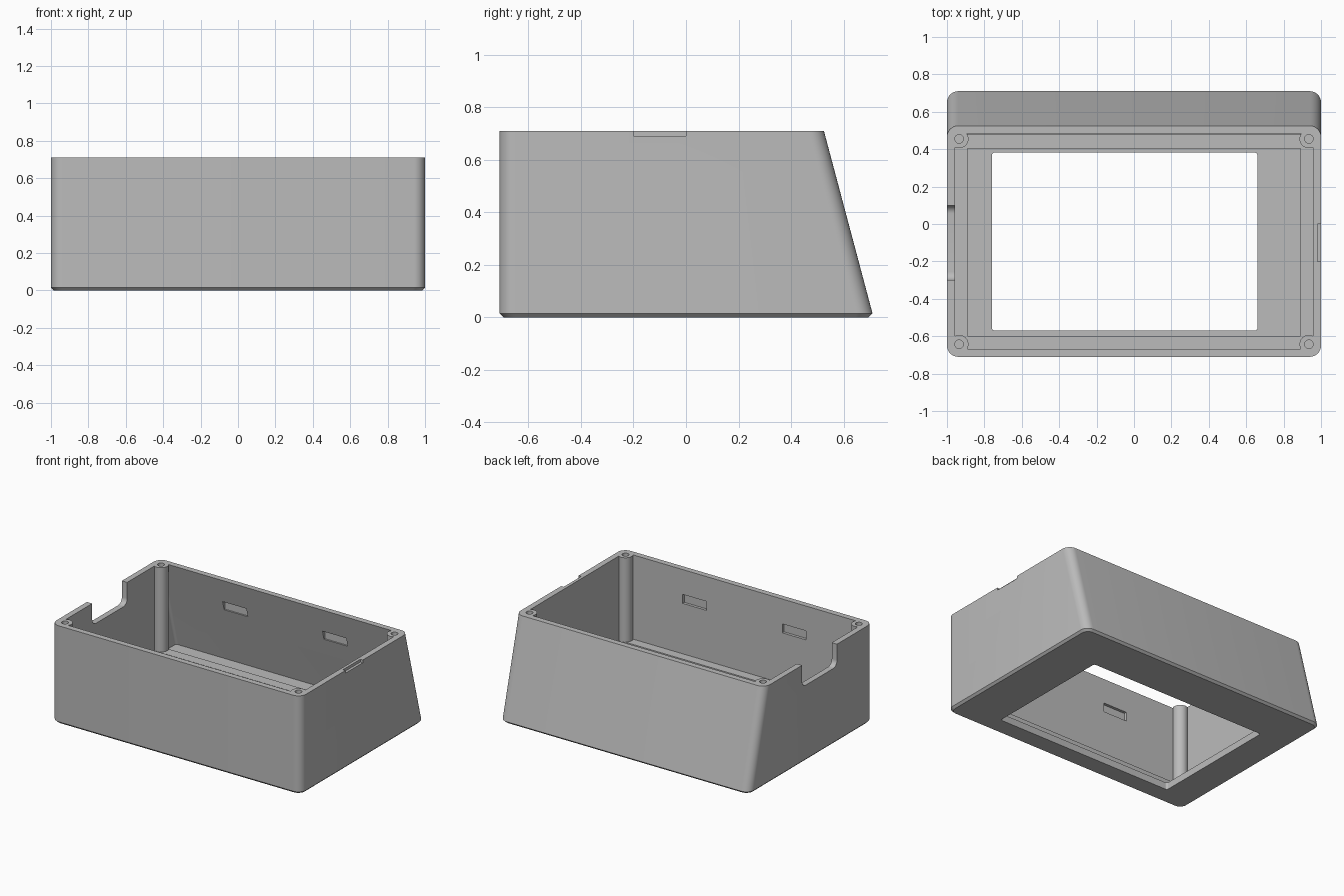
import bpy, bmesh, math
from mathutils import Matrix

if "Cube" in bpy.data.objects:
    bpy.data.objects.remove(bpy.data.objects["Cube"])

grey = bpy.data.materials.new("plain grey")
grey.use_nodes = True
colour = (0.5, 0.5, 0.5, 1)
grey.diffuse_color = colour
grey.node_tree.nodes["Principled BSDF"].inputs["Base Color"].default_value = colour

HEIGHT, WALL, FLOOR = 0.71, 0.042, 0.05
FRONT, BACK_LOW, BACK_TOP = -0.71, 0.71, 0.525
SLOPE = (BACK_TOP - BACK_LOW) / (HEIGHT - 0.015)


def back_at(z):
    """Depth of the sloping back wall at a height."""
    return BACK_LOW + SLOPE * (z - 0.015)


def rounded_rect(x0, x1, y0, y1, radius, steps=8):
    corners = [(x1, y1, 0), (x0, y1, 1), (x0, y0, 2), (x1, y0, 3)]
    points = []
    for x, y, quarter in corners:
        cx = x - radius if x == x1 else x + radius
        cy = y - radius if y == y1 else y + radius
        for i in range(steps + 1):
            a = (quarter + i / steps) * math.pi / 2
            points.append((cx + radius * math.cos(a), cy + radius * math.sin(a)))
    return points


def finish(name, bm):
    bmesh.ops.recalc_face_normals(bm, faces=bm.faces)
    mesh = bpy.data.meshes.new(name)
    bm.to_mesh(mesh)
    bm.free()
    mesh.materials.append(grey)
    obj = bpy.data.objects.new(name, mesh)
    bpy.context.collection.objects.link(obj)
    return obj


def loft(name, layers):
    """Closed solid through (outline, height) layers."""
    bm = bmesh.new()
    rings = [[bm.verts.new((x, y, z)) for x, y in outline] for outline, z in layers]
    bm.faces.new(rings[0])
    bm.faces.new(rings[-1])
    for low, high in zip(rings, rings[1:]):
        for i in range(len(low)):
            j = (i + 1) % len(low)
            bm.faces.new((low[i], low[j], high[j], high[i]))
    return finish(name, bm)


def box(name, x0, x1, y0, y1, z0, z1):
    return loft(name, [([(x1, y1), (x0, y1), (x0, y0), (x1, y0)], z) for z in (z0, z1)])


def cylinder(name, x, y, radius, z0, z1):
    bm = bmesh.new()
    bmesh.ops.create_cone(bm, cap_ends=True, segments=32, radius1=radius, radius2=radius,
                          depth=z1 - z0, matrix=Matrix.Translation((x, y, (z0 + z1) / 2)))
    return finish(name, bm)


def combine(target, tool, operation):
    mod = target.modifiers.new(operation, "BOOLEAN")
    mod.operation, mod.solver, mod.object = operation, "EXACT", tool
    bpy.context.view_layer.objects.active = target
    bpy.ops.object.modifier_apply(modifier=mod.name)
    bpy.data.objects.remove(tool)


# Outer shell with a chamfered foot and a leaning back
case = loft("enclosure_shell", [
    (rounded_rect(-0.985, 0.985, FRONT + 0.015, BACK_LOW - 0.015, 0.05), 0),
    (rounded_rect(-1, 1, FRONT, BACK_LOW, 0.06), 0.015),
    (rounded_rect(-1, 1, FRONT, BACK_TOP, 0.06), HEIGHT)])

# Open interior
inner = 1 - WALL
combine(case, loft("cavity_cutter", [
    (rounded_rect(-inner, inner, FRONT + WALL, back_at(z) - WALL, 0.02), z)
    for z in (FLOOR, HEIGHT + 0.05)]), "DIFFERENCE")

# Rails around the floor
for y in (-0.67, 0.41):
    combine(case, box("long_rail", -0.97, 0.97, y - 0.005, y + 0.07, 0.03, 0.1), "UNION")
for x in (-0.97, 0.89):
    combine(case, box("short_rail", x, x + 0.08, -0.69, 0.475, 0.03, 0.098), "UNION")

# Corner posts, then their screw holes
corners = [(x, y) for x in (-0.935, 0.935) for y in (-0.643, 0.455)]
for x, y in corners:
    combine(case, cylinder("corner_post", x, y, 0.05, 0.03, HEIGHT), "UNION")
for x, y in corners:
    combine(case, cylinder("screw_hole", x, y, 0.023, 0.4, HEIGHT + 0.05), "DIFFERENCE")

# Display window through the floor
window = rounded_rect(-0.76, 0.66, -0.57, 0.382, 0.015)
combine(case, loft("window_cutter", [(window, -0.1), (window, 0.2)]), "DIFFERENCE")

# Clip slots inside the front and back walls
for x in (-0.4, 0.4):
    for y in (FRONT + WALL, back_at(0.5) - WALL):
        combine(case, box("slot_cutter", x - 0.095, x + 0.095, y - 0.02, y + 0.02,
                          0.465, 0.53), "DIFFERENCE")

# Cable notch with rounded lower corners, and a shallow pry notch opposite
notch = loft("cable_notch", [(rounded_rect(-0.3, 0.1, 0.55, 0.9, 0.045), x)
                             for x in (-1.1, -0.9)])
notch.data.transform(Matrix(((0, 0, 1, 0), (1, 0, 0, 0), (0, 1, 0, 0), (0, 0, 0, 1))))
combine(case, notch, "DIFFERENCE")
combine(case, box("pry_notch", 0.98, 1.1, -0.2, 0, 0.69, 0.8), "DIFFERENCE")

# Smooth the rounded corners, keep the edges crisp
bpy.ops.object.select_all(action="DESELECT")
case.select_set(True)
bpy.context.view_layer.objects.active = case
bpy.ops.object.shade_smooth_by_angle(angle=math.radians(25))
